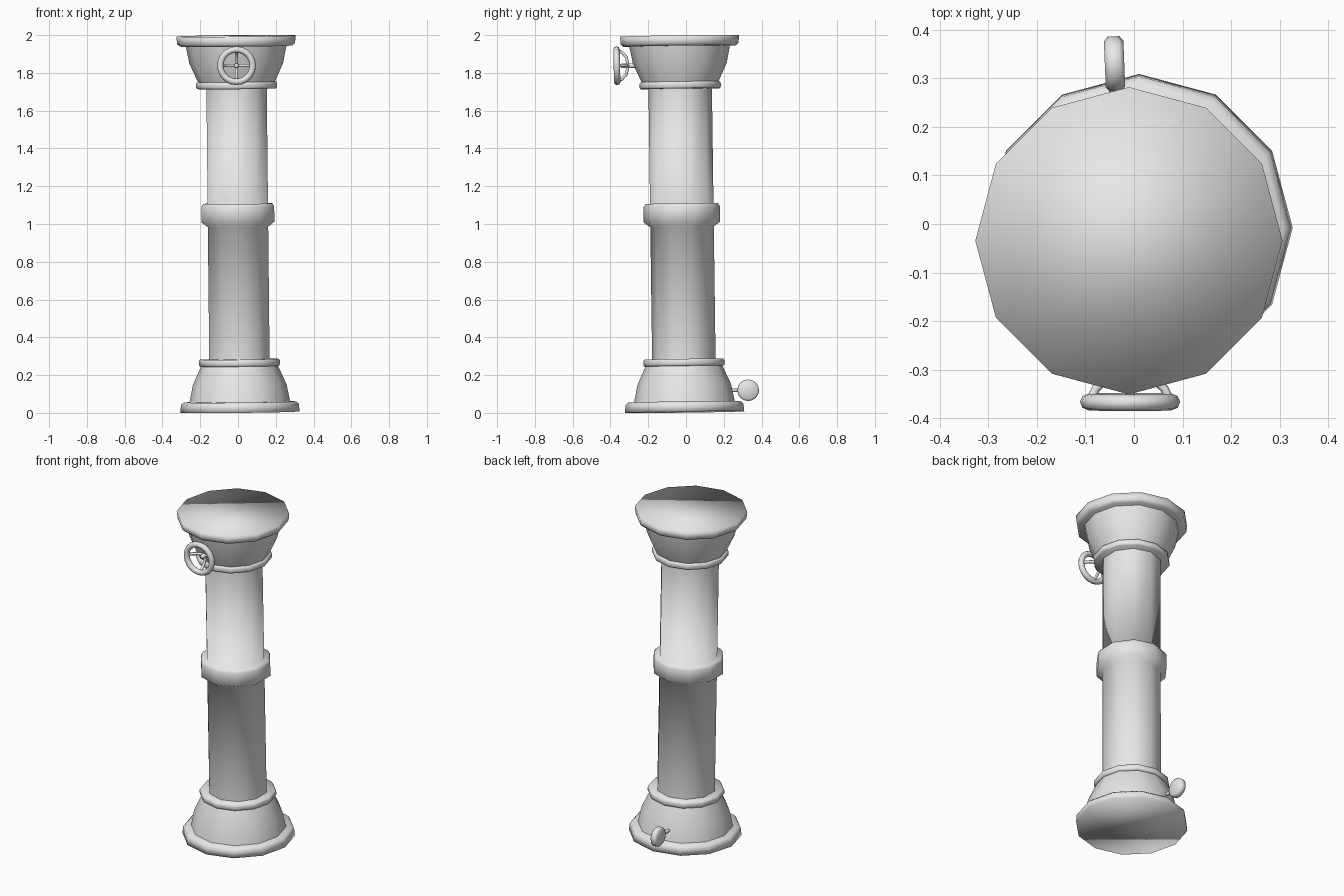
import bpy, bmesh, math
from mathutils import Matrix, Vector

if "Cube" in bpy.data.objects:
    bpy.data.objects.remove(bpy.data.objects["Cube"], do_unlink=True)

metal = bpy.data.materials.new("plain grey")
metal.use_nodes = True
grey = (0.8, 0.8, 0.8, 1)
metal.diffuse_color = grey
metal.node_tree.nodes["Principled BSDF"].inputs["Base Color"].default_value = grey

# The whole column leans slightly to the front and its right
LEAN = (Matrix.Translation((0, -0.021, 1)) @ Matrix.Rotation(0.0135, 4, 'X')
        @ Matrix.Rotation(-0.0105, 4, 'Y') @ Matrix.Translation((0, 0, -1)))


def lathe(name, profile, sides, matrix=LEAN, turn=0.0, caps=True):
    """Revolve (radius, height) points around z into a smooth mesh."""
    bm = bmesh.new()
    rings = []
    for r, z in profile:
        angles = [turn + math.tau * i / sides for i in range(sides)]
        rings.append([bm.verts.new((r * math.cos(a), r * math.sin(a), z)) for a in angles])
    for low, high in zip(rings, rings[1:]):
        for i in range(sides):
            j = (i + 1) % sides
            bm.faces.new((low[i], low[j], high[j], high[i]))
    if caps:
        bm.faces.new(rings[0][::-1])
        bm.faces.new(rings[-1])
    for f in bm.faces:
        f.smooth = True
    bm.transform(matrix)
    mesh = bpy.data.meshes.new(name)
    bm.to_mesh(mesh)
    bm.free()
    mesh.materials.append(metal)
    ob = bpy.data.objects.new(name, mesh)
    bpy.context.collection.objects.link(ob)
    return ob


# Foot and head are mirror images: rim, flared bowl and collar
rim = [(0.316, 0.004), (0.312, 0.045), (0.298, 0.058)]
bowl = [(0.268, 0.05), (0.248, 0.15), (0.2, 0.255)]
collar = [(0.209, 0.247), (0.215, 0.255), (0.215, 0.275), (0.209, 0.284)]
for part, profile in (("rim", rim), ("bowl", bowl), ("collar", collar)):
    lathe("foot_" + part, profile, 12, caps=part != "bowl")
    flipped = [(r, 2 - z) for r, z in reversed(profile)]
    lathe("head_" + part, flipped, 12, caps=part != "bowl")

# Shaft with its raised coupling
shaft = [(0.168, 0.265), (0.168, 0.985), (0.2025, 1.01), (0.2025, 1.09),
         (0.192, 1.108), (0.168, 1.108), (0.168, 1.74)]
lathe("shaft", shaft, 10, turn=math.pi / 2, caps=False)

# Hand wheel on the front of the head
hub = Vector((-0.008, -0.366, 1.838))
bpy.ops.mesh.primitive_torus_add(location=hub, rotation=(math.pi / 2 + 0.02, 0, 0),
                                 major_radius=0.086, minor_radius=0.017,
                                 major_segments=20, minor_segments=8)
wheel = bpy.context.object
wheel.name = "wheel_rim"
wheel.data.materials.append(metal)
bpy.ops.object.shade_smooth()

to_front = Matrix.Translation(hub) @ Matrix.Rotation(math.pi / 2, 4, 'X')
lathe("wheel_stem", [(0.013, -0.15), (0.013, -0.03), (0.009, -0.022)], 8, to_front)

# Bent spokes from the rim back to the stem
for k in range(4):
    a = k * math.pi / 2
    out = Vector((math.cos(a), 0, math.sin(a)))
    curve = bpy.data.curves.new("wheel_spoke", 'CURVE')
    curve.dimensions = '3D'
    curve.bevel_depth = 0.009
    curve.bevel_resolution = 1
    curve.use_fill_caps = True
    line = curve.splines.new('POLY')
    path = [(0.084, 0), (0.07, 0.028), (0.045, 0.05), (0, 0.06)]
    line.points.add(len(path) - 1)
    for point, (reach, back) in zip(line.points, path):
        point.co = (*(hub + out * reach + Vector((0, back, 0))), 1)
    line.use_smooth = True
    curve.materials.append(metal)
    spoke = bpy.data.objects.new("wheel_spoke", curve)
    bpy.context.collection.objects.link(spoke)
    bpy.ops.object.select_all(action='DESELECT')
    spoke.select_set(True)
    bpy.context.view_layer.objects.active = spoke
    bpy.ops.object.convert(target='MESH')

# Small round tap handle at the back of the foot
tap = Matrix.Translation((-0.04, 0.329, 0.12))
lathe("tap_disc", [(0.047, -0.02), (0.057, -0.012), (0.057, 0.012), (0.047, 0.02)], 16,
      tap @ Matrix.Rotation(0.04, 4, 'Z') @ Matrix.Rotation(math.pi / 2, 4, 'Y'))
lathe("tap_stem", [(0.01, 0.04), (0.01, 0.13)], 8,
      tap @ Matrix.Rotation(math.pi / 2, 4, 'X'))
